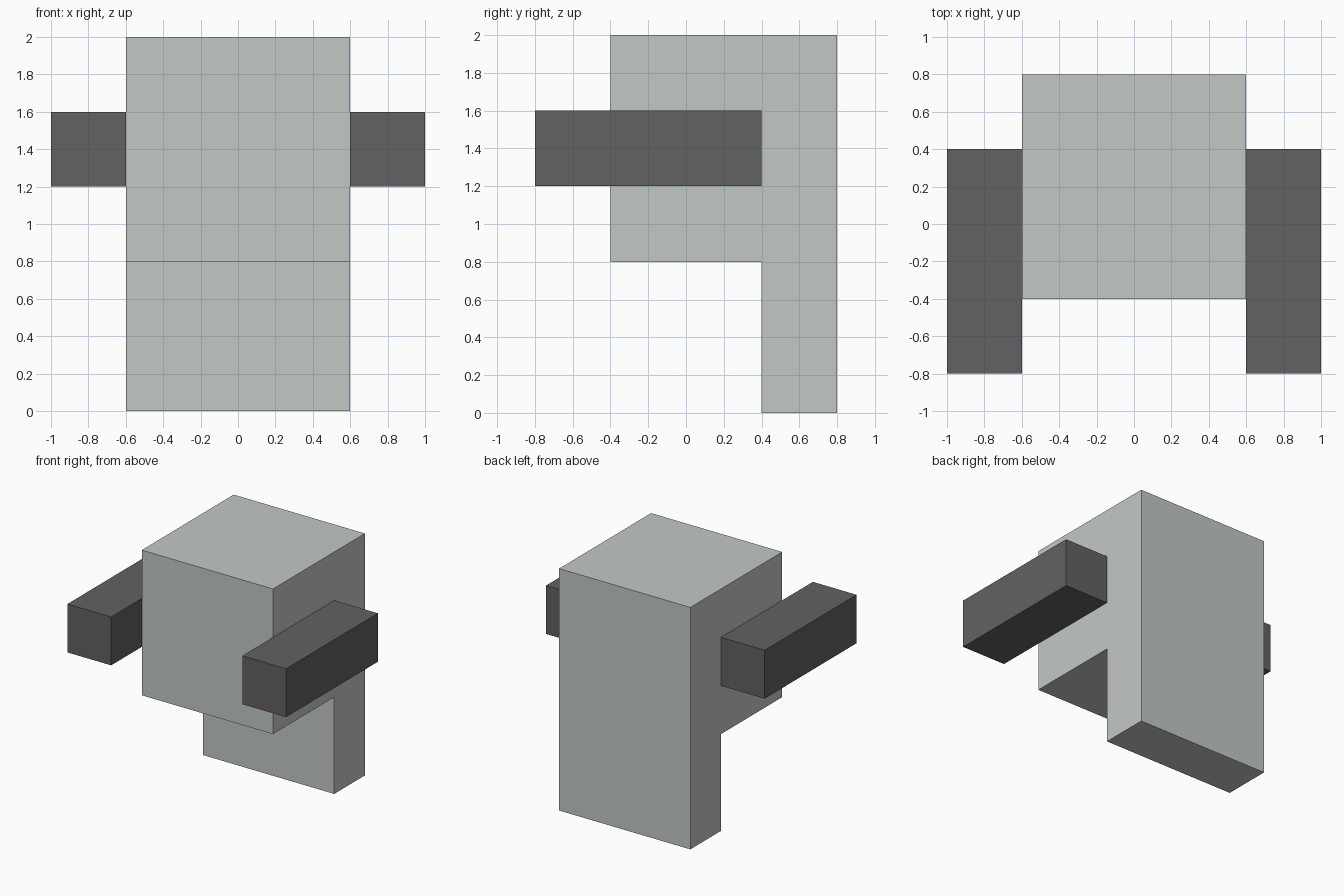
import bpy

if "Cube" in bpy.data.objects:
    bpy.data.objects.remove(bpy.data.objects["Cube"])


def material(name, rgb):
    mat = bpy.data.materials.new(name)
    mat.diffuse_color = (*rgb, 1)
    mat.use_nodes = True
    mat.node_tree.nodes["Principled BSDF"].inputs["Base Color"].default_value = mat.diffuse_color
    return mat


def extrude_x(name, profile, x0, x1, mat):
    """Prism from a (y, z) profile, counter-clockwise seen from +x."""
    n = len(profile)
    verts = [(x, y, z) for x in (x0, x1) for y, z in profile]
    faces = [tuple(reversed(range(n))), tuple(range(n, 2 * n))]
    faces += [(i, (i + 1) % n, (i + 1) % n + n, i + n) for i in range(n)]
    mesh = bpy.data.meshes.new(name)
    mesh.from_pydata(verts, [], faces)
    mesh.materials.append(mat)
    obj = bpy.data.objects.new(name, mesh)
    bpy.context.collection.objects.link(obj)
    return obj


light_grey = material("light grey", (0.552, 0.584, 0.552))
dark_grey = material("dark grey", (0.122, 0.122, 0.122))

# Body: block with a slab reaching down at the back
extrude_x("body", [(0.4, 0), (0.8, 0), (0.8, 2), (-0.4, 2), (-0.4, 0.8), (0.4, 0.8)],
          -0.6, 0.6, light_grey)

# Forward-pointing side arms
arm_profile = [(-0.8, 1.2), (0.4, 1.2), (0.4, 1.6), (-0.8, 1.6)]
for side, x0 in (("left", -1.0), ("right", 0.6)):
    extrude_x(side + "_arm", arm_profile, x0, x0 + 0.4, dark_grey)
